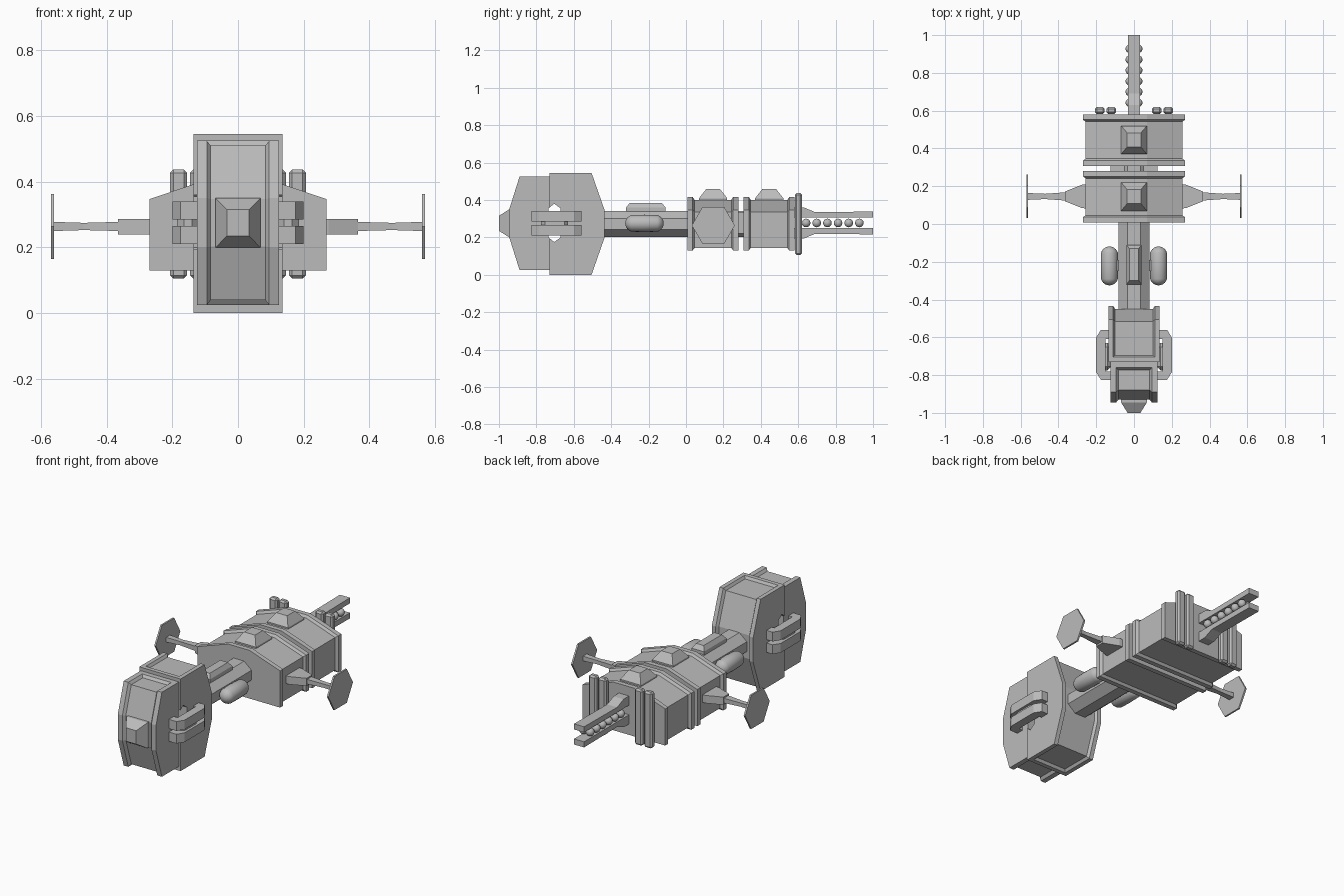
import bpy, bmesh, math
from mathutils import Vector, Matrix

cube = bpy.data.objects.get("Cube")
if cube:
    bpy.data.objects.remove(cube)

grey = bpy.data.materials.new("hull_grey")
grey.use_nodes = True
grey.diffuse_color = (0.5, 0.5, 0.5, 1)
grey.node_tree.nodes["Principled BSDF"].inputs["Base Color"].default_value = (0.5, 0.5, 0.5, 1)


def finish(name, bm, mirror=False, smooth=False):
    bmesh.ops.recalc_face_normals(bm, faces=bm.faces)
    mesh = bpy.data.meshes.new(name)
    bm.to_mesh(mesh)
    bm.free()
    mesh.materials.append(grey)
    for p in mesh.polygons:
        p.use_smooth = smooth
    ob = bpy.data.objects.new(name, mesh)
    bpy.context.collection.objects.link(ob)
    if mirror:
        ob.modifiers.new("mirror", "MIRROR").use_mirror_merge = False
    return ob


def place(axis, u, v, w):
    """Put profile point (u, v) at depth w along an axis."""
    return {"x": (w, u, v), "y": (u, w, v), "z": (u, v, w)}[axis]


def loft(bm, axis, sections):
    """Skin matching profiles given as (depth, points) and cap both ends."""
    rings = [[bm.verts.new(place(axis, u, v, w)) for u, v in pts] for w, pts in sections]
    for a, b in zip(rings, rings[1:]):
        n = len(a)
        for i in range(n):
            bm.faces.new((a[i], a[(i + 1) % n], b[(i + 1) % n], b[i]))
    bm.faces.new(rings[0])
    bm.faces.new(rings[-1])
    bmesh.ops.recalc_face_normals(bm, faces=bm.faces)
    return bm


def prism(axis, pts, a, b):
    return loft(bmesh.new(), axis, [(a, pts), (b, pts)])


def rect(cu, cv, hu, hv):
    return [(cu - hu, cv - hv), (cu + hu, cv - hv), (cu + hu, cv + hv), (cu - hu, cv + hv)]


def box(bm, lo, hi, bevel=0):
    lo, hi = Vector(lo), Vector(hi)
    size = hi - lo
    mat = Matrix.Translation((lo + hi) / 2) @ Matrix.Diagonal((*size, 1))
    verts = bmesh.ops.create_cube(bm, size=1, matrix=mat)["verts"]
    if bevel:
        edges = list({e for v in verts for e in v.link_edges})
        bmesh.ops.bevel(bm, geom=edges, offset=bevel, segments=1, affect="EDGES")
    return bm


def recess(bm, rule, rim, slope, depth):
    """Sink a panel inside a raised rim on the faces chosen by the rule."""
    bm.normal_update()
    faces = [f for f in bm.faces if rule(f.normal)]
    bmesh.ops.inset_region(bm, faces=faces, thickness=rim, depth=0, use_even_offset=True)
    bmesh.ops.inset_region(bm, faces=faces, thickness=slope, depth=-depth, use_even_offset=True)


# Head: two recessed drums, with a cross tunnel behind the clamps
rear = [(-0.73, 0), (-0.505, 0), (-0.435, 0.2), (-0.435, 0.345), (-0.505, 0.545), (-0.73, 0.545)]
front = [(-0.73, 0.025), (-0.73, 0.525), (-0.89, 0.525), (-0.945, 0.35), (-0.945, 0.2), (-0.89, 0.025)]
bm = prism("x", rear, -0.135, 0.135)
recess(bm, lambda n: abs(n.x) < 0.5 and n.y > -0.9, 0.025, 0.01, 0.015)
head_rear = finish("head_rear", bm)
bm = prism("x", front, -0.125, 0.125)
recess(bm, lambda n: abs(n.x) < 0.5 and n.y < 0.9, 0.03, 0.012, 0.015)
head_front = finish("head_front", bm)

hole = [(-0.735, 0.355), (-0.705, 0.38), (-0.67, 0.355), (-0.67, 0.2), (-0.705, 0.175), (-0.735, 0.2)]
cutter = finish("tunnel_cutter", prism("x", hole, -0.3, 0.3))
cutter.hide_render = True
cutter.hide_set(True)
for ob in (head_rear, head_front):
    cut = ob.modifiers.new("tunnel", "BOOLEAN")
    cut.operation, cut.object, cut.solver = "DIFFERENCE", cutter, "EXACT"

finish("nose", loft(bmesh.new(), "y", [(-0.925, rect(0, 0.275, 0.068, 0.075)),
                                       (-0.945, rect(0, 0.275, 0.068, 0.075)),
                                       (-1.0, rect(0, 0.275, 0.034, 0.04))]))

# Side clamps: two hooked bars around a chamfered block
hook = [(0.11, -0.825), (0.175, -0.825), (0.2, -0.785), (0.2, -0.6), (0.175, -0.56), (0.11, -0.56),
        (0.11, -0.61), (0.15, -0.61), (0.15, -0.78), (0.11, -0.78)]
bm = bmesh.new()
for z in (0.21, 0.285):
    loft(bm, "z", [(z, hook), (z + 0.055, hook)])
finish("clamp_bars", bm, mirror=True)
finish("clamp_block", box(bmesh.new(), (0.12, -0.775, 0.22), (0.185, -0.63, 0.33), 0.02), mirror=True)

# Neck tube and its fittings
octagon = [(0.083 * math.cos(a) / math.cos(math.pi / 8), 0.272 + 0.07 * math.sin(a) / math.cos(math.pi / 8))
           for a in [math.pi / 8 + i * math.pi / 4 for i in range(8)]]
finish("neck_tube", prism("y", octagon, -0.46, 0.32))
finish("neck_box", loft(bmesh.new(), "z", [(0.33, rect(0, -0.215, 0.04, 0.105)),
                                           (0.36, rect(0, -0.215, 0.04, 0.105)),
                                           (0.385, rect(0, -0.215, 0.025, 0.085))]))
bm = bmesh.new()
bmesh.ops.create_uvsphere(bm, u_segments=20, v_segments=12, radius=0.046)
for v in bm.verts:
    if abs(v.co.z) < 0.001:
        continue
    v.co.z += math.copysign(0.057, v.co.z)
bmesh.ops.rotate(bm, verts=bm.verts, cent=(0, 0, 0), matrix=Matrix.Rotation(math.pi / 2, 3, "X"))
bmesh.ops.translate(bm, verts=bm.verts, vec=(0.13, -0.222, 0.275))
finish("side_tank", bm, mirror=True, smooth=True)
finish("tank_mount", box(bmesh.new(), (0.06, -0.25, 0.255), (0.1, -0.19, 0.295)), mirror=True)

# Hull blocks with rimmed panels and roof turrets
hull = [(-0.27, 0.13), (0.27, 0.13), (0.27, 0.347), (0.07, 0.415), (-0.07, 0.415), (-0.27, 0.347)]
for name, y in (("front", 0.008), ("rear", 0.308)):
    bm = prism("y", hull, y, y + 0.272)
    recess(bm, lambda n: abs(n.y) < 0.5, 0.028, 0.01, 0.014)
    finish(name + "_hull", bm)
    mid = y + 0.137
    finish(name + "_turret", loft(bmesh.new(), "z", [(0.39, rect(0, mid, 0.068, 0.075)),
                                                     (0.41, rect(0, mid, 0.068, 0.075)),
                                                     (0.458, rect(0, mid, 0.036, 0.037))]))
finish("hull_link", box(bmesh.new(), (0.05, 0.25, 0.22), (0.125, 0.33, 0.335)), mirror=True)

# Side arms ending in six-sided dishes
finish("arm_root", loft(bmesh.new(), "x", [(0.24, rect(0.146, 0.263, 0.064, 0.023)),
                                           (0.275, rect(0.146, 0.263, 0.062, 0.023)),
                                           (0.365, rect(0.146, 0.263, 0.026, 0.023))]), mirror=True)
finish("arm_rod", loft(bmesh.new(), "x", [(0.36, rect(0.146, 0.264, 0.022, 0.014)),
                                          (0.47, rect(0.146, 0.264, 0.014, 0.011)),
                                          (0.562, rect(0.146, 0.264, 0.018, 0.014))]), mirror=True)
dish = [(0.146 + 0.115 * math.cos(i * math.pi / 3), 0.264 + 0.115 * math.sin(i * math.pi / 3)) for i in range(6)]
finish("dish", prism("x", dish, 0.56, 0.57), mirror=True)

# Tall fins on the stern
bm = bmesh.new()
for x in (0.094, 0.155):
    box(bm, (x, 0.582, 0.105), (x + 0.052, 0.62, 0.437), 0.01)
finish("stern_fins", bm, mirror=True)

# Forked tail boom holding a row of beads
rail = [(0.56, 0.305), (1.0, 0.305), (1.0, 0.338), (0.69, 0.335), (0.63, 0.36), (0.56, 0.36)]
bm = bmesh.new()
loft(bm, "x", [(-0.033, rail), (0.033, rail)])
flipped = [(y, 0.554 - z) for y, z in rail]
loft(bm, "x", [(-0.033, flipped), (0.033, flipped)])
finish("tail_rails", bm)
bm = bmesh.new()
for i in range(6):
    bmesh.ops.create_uvsphere(bm, u_segments=14, v_segments=10, radius=0.023,
                              matrix=Matrix.Translation((0.022, 0.642 + i * 0.057, 0.277)))
finish("tail_beads", bm, mirror=True, smooth=True)
